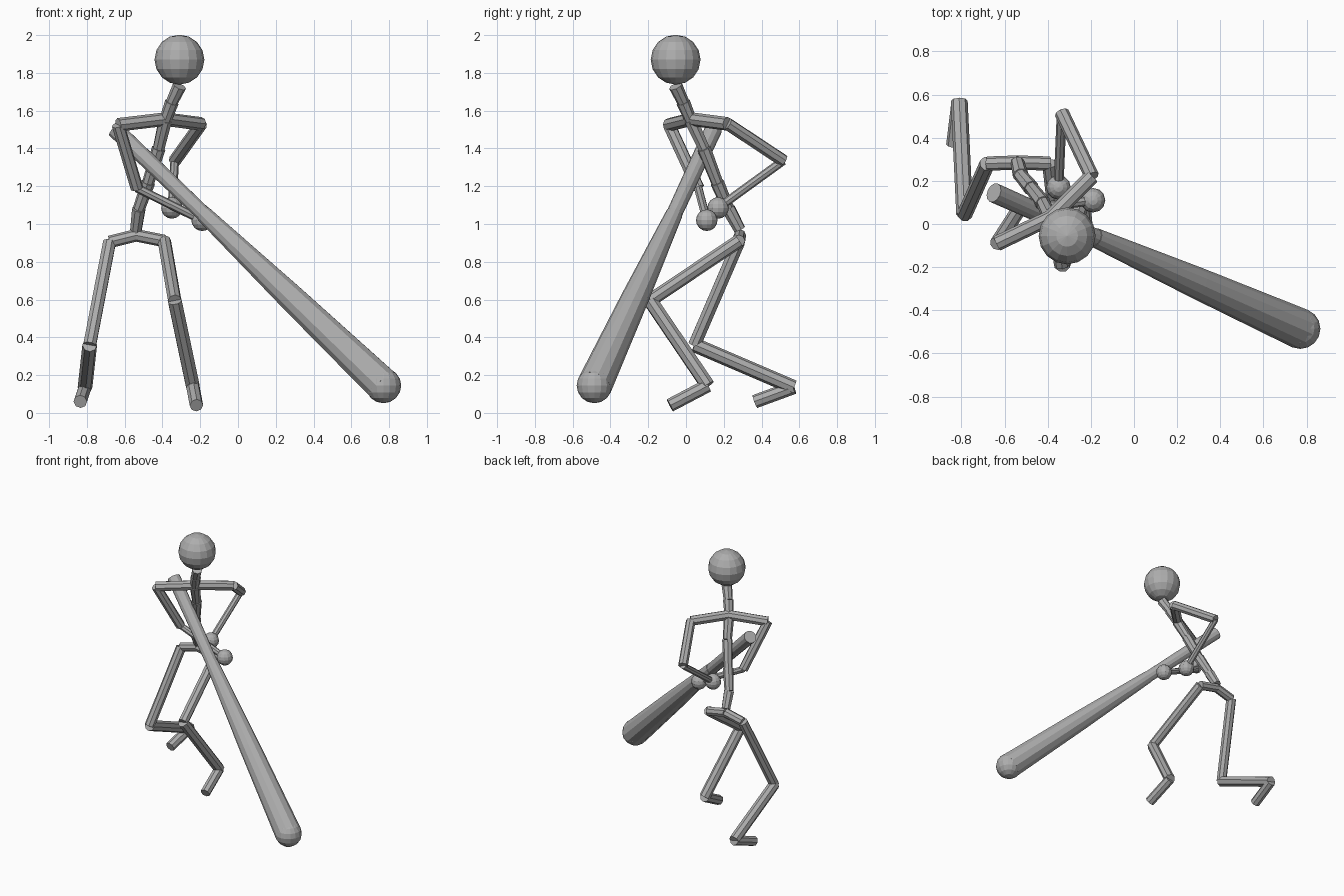
import bpy
import bmesh
from mathutils import Vector

cube = bpy.data.objects.get("Cube")
if cube:
    bpy.data.objects.remove(cube)

grey = bpy.data.materials.new("plain_grey")
grey.use_nodes = True
grey.diffuse_color = (0.42, 0.42, 0.42, 1)
grey.node_tree.nodes["Principled BSDF"].inputs["Base Color"].default_value = (0.42, 0.42, 0.42, 1)


def finish(name, bm):
    mesh = bpy.data.meshes.new(name)
    bm.to_mesh(mesh)
    bm.free()
    mesh.materials.append(grey)
    obj = bpy.data.objects.new(name, mesh)
    bpy.context.collection.objects.link(obj)


def rod(name, a, b, r1, r2=None, sides=8):
    """Closed, faceted rod from point a to point b."""
    a, b = Vector(a), Vector(b)
    bm = bmesh.new()
    bmesh.ops.create_cone(bm, cap_ends=True, segments=sides, radius1=r1,
                          radius2=r2 or r1, depth=(b - a).length)
    bmesh.ops.rotate(bm, verts=bm.verts, matrix=(b - a).to_track_quat('Z', 'Y').to_matrix())
    bmesh.ops.translate(bm, verts=bm.verts, vec=(a + b) / 2)
    finish(name, bm)


def ball(name, centre, radius, segments=16, rings=8):
    bm = bmesh.new()
    bmesh.ops.create_uvsphere(bm, u_segments=segments, v_segments=rings, radius=radius)
    bmesh.ops.translate(bm, verts=bm.verts, vec=centre)
    finish(name, bm)


def chain(names, points, radii):
    """Row of rods joining consecutive points."""
    for name, a, b, r in zip(names, points, points[1:], radii):
        rod(name, a, b, r)


ball("head", (-0.31, -0.055, 1.87), 0.132)

# Neck and spine, each link narrowing toward the pelvis
spine = [(-0.31, -0.055, 1.73), (-0.35, -0.015, 1.645), (-0.385, 0.025, 1.55),
         (-0.42, 0.095, 1.40), (-0.475, 0.165, 1.22), (-0.525, 0.225, 1.08),
         (-0.54, 0.285, 0.97)]
for i, (a, b) in enumerate(zip(spine, spine[1:])):
    rod(f"spine_link_{i + 1}", a, b, 0.037, 0.032)

# Arms from the chest outward
chest = (-0.385, 0.03, 1.555)
arm_parts = ["shoulder", "upper_arm", "forearm"]
arms = {
    "left": [chest, (-0.195, 0.22, 1.53), (-0.335, 0.515, 1.335), (-0.35, 0.17, 1.085)],
    "right": [chest, (-0.635, -0.09, 1.525), (-0.535, 0.065, 1.19), (-0.19, 0.11, 1.02)],
}
for side, points in arms.items():
    chain([f"{side}_{p}" for p in arm_parts], points, [0.036, 0.034, 0.023])
    ball(f"{side}_hand", points[-1], 0.057, 12, 8)

# Legs from the pelvis outward
pelvis = (-0.54, 0.285, 0.94)
leg_parts = ["hip", "thigh", "shin", "foot"]
legs = {
    "left": [pelvis, (-0.39, 0.28, 0.91), (-0.335, -0.19, 0.595),
             (-0.24, 0.115, 0.145), (-0.22, -0.085, 0.04)],
    "right": [pelvis, (-0.68, 0.28, 0.905), (-0.785, 0.045, 0.36),
              (-0.81, 0.57, 0.135), (-0.835, 0.365, 0.06)],
}
for side, points in legs.items():
    chain([f"{side}_{p}" for p in leg_parts], points, [0.033, 0.036, 0.039, 0.036])

# Bat: plain handle, swelling barrel, rounded tip
butt = Vector((-0.65, 0.145, 1.50))
tip = Vector((0.77, -0.485, 0.145))
neck, middle = butt.lerp(tip, 0.33), butt.lerp(tip, 0.66)
rod("bat_handle", butt, neck, 0.046, 0.042, 12)
rod("bat_lower_barrel", neck, middle, 0.045, 0.073, 12)
rod("bat_upper_barrel", middle, tip, 0.073, 0.094, 12)
ball("bat_tip", tip, 0.094)
